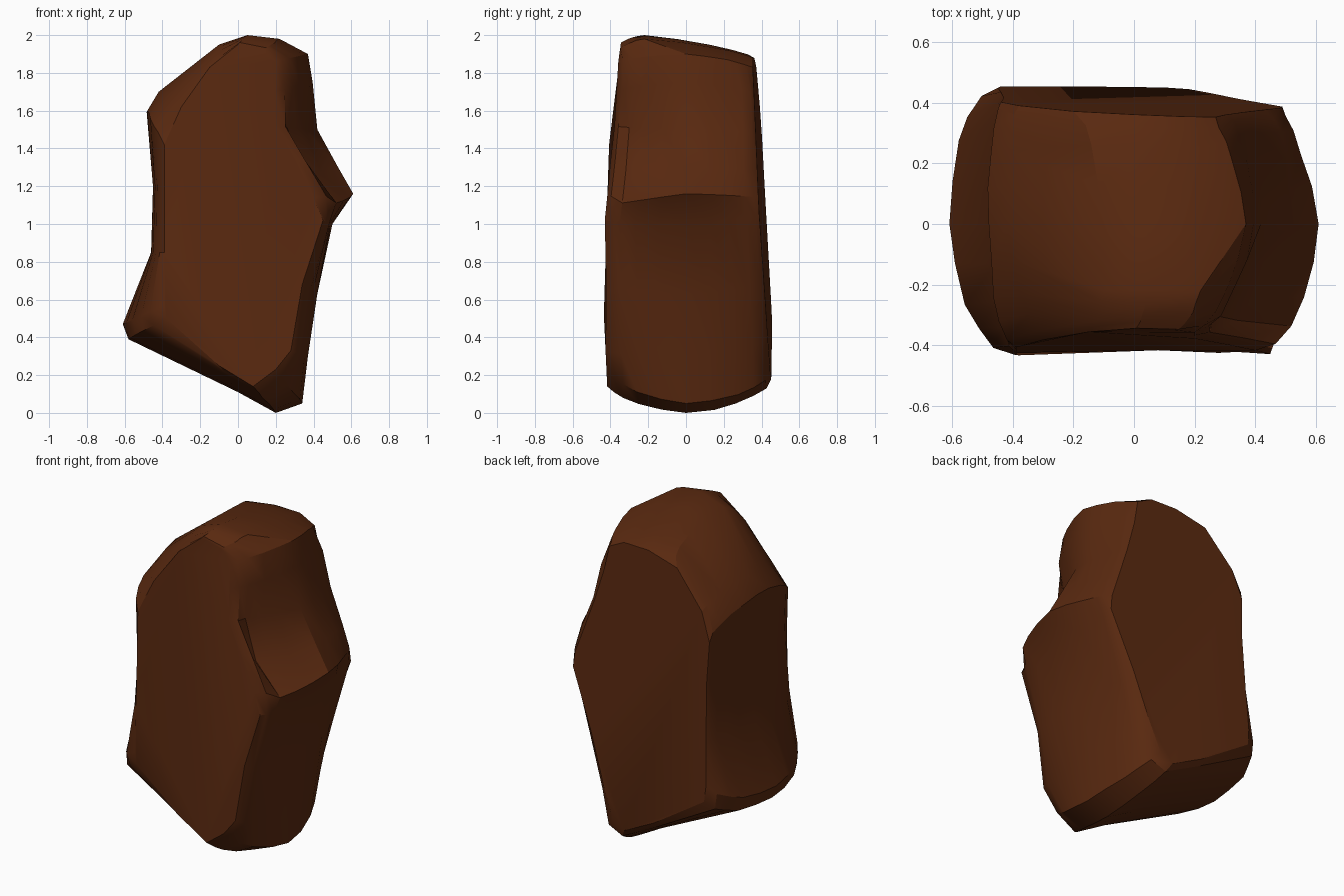
import bpy, bmesh, math, random

if "Cube" in bpy.data.objects:
    bpy.data.objects.remove(bpy.data.objects["Cube"])
random.seed(4)

# Matching (x, z) outlines: front facet, widest middle, back facet
FRONT = [(0, 1.95), (.13, 1.92), (.2, 1.86), (.2, 1.7), (.2, 1.52), (.31, 1.34), (.4, 1.14),
         (.45, 1.02), (.34, .68), (.28, .33), (.2, .23), (.08, .14), (-.1, .25), (-.38, .5),
         (-.39, .57), (-.39, .85), (-.39, 1.2), (-.39, 1.42), (-.3, 1.62), (-.15, 1.83)]
MIDDLE = [(.05, 2), (.22, 1.98), (.37, 1.9), (.395, 1.75), (.42, 1.5), (.53, 1.3), (.61, 1.16),
          (.5, 1), (.42, .63), (.37, .3), (.34, .05), (.2, 0), (0, .11), (-.58, .39),
          (-.61, .47), (-.46, .85), (-.45, 1.2), (-.48, 1.6), (-.42, 1.7), (-.1, 1.95)]
BACK = [(0, 1.88), (.17, 1.88), (.27, 1.83), (.3, 1.68), (.36, 1.48), (.43, 1.28), (.48, 1.14),
        (.49, 1.05), (.35, .7), (.25, .4), (.18, .22), (.1, .18), (-.1, .28), (-.44, .5),
        (-.45, .6), (-.44, .85), (-.43, 1.2), (-.44, 1.45), (-.38, 1.62), (-.2, 1.83)]


def front_y(x, z):
    return -.42 + .03 * z + .03 * max(z - 1.4, 0) - .2 * x * x


def back_y(x, z):
    return .465 - .055 * z - .04 * x


def middle_y(z):
    return -.22 if z > 1.92 else 0


def roundness(i, front):
    """Low values give a straight chamfer, 2 gives a round bulge."""
    if front:
        return 1.5 if i <= 5 or i >= 18 or 10 <= i <= 12 else 1.9
    return 1.7 if 3 <= i <= 5 else 1.3 if i <= 7 else 1.7 if i <= 12 else 2


bm = bmesh.new()
steps = [1, .93, .8, .6, .32]


def ring(cap, plane, s):
    front = cap is FRONT
    verts = []
    for i, ((cx, cz), (mx, mz)) in enumerate(zip(cap, MIDDLE)):
        p = roundness(i, front)
        w = (1 - s ** p) ** (1 / p)
        x, z = cx + (mx - cx) * w, cz + (mz - cz) * w
        y = middle_y(mz) + (plane(cx, cz) - middle_y(mz)) * s
        if 0 < s < 1:                      # slight chipped irregularity
            x += random.uniform(-.006, .006)
            y += random.uniform(-.01, .01)
        if front and 0 < s < .9:           # scoop above the side ledge
            x -= {4: .03, 5: .06}.get(i, 0)
            z -= {5: .04, 6: .05 * s}.get(i, 0)
        verts.append(bm.verts.new((x, y, z)))
    return verts


# Rings bulging from each flat facet towards the middle outline
rings = [ring(FRONT, front_y, s) for s in steps]
rings.append(ring(MIDDLE, front_y, 0))
rings += [ring(BACK, back_y, s) for s in reversed(steps)]
for a, b in zip(rings, rings[1:]):
    for i in range(len(a)):
        j = (i + 1) % len(a)
        bm.faces.new((a[i], a[j], b[j], b[i]))
bm.faces.new(rings[0])
bm.faces.new(rings[-1])
bmesh.ops.recalc_face_normals(bm, faces=bm.faces)

# Rock object
mesh = bpy.data.meshes.new("rock")
bm.to_mesh(mesh)
bm.free()
rock = bpy.data.objects.new("rock", mesh)
bpy.context.collection.objects.link(rock)
stone = bpy.data.materials.new("brown_stone")
stone.diffuse_color = (.1, .022, .005, 1)
stone.use_nodes = True
stone.node_tree.nodes["Principled BSDF"].inputs["Base Color"].default_value = stone.diffuse_color
mesh.materials.append(stone)
bpy.context.view_layer.objects.active = rock
rock.select_set(True)
bpy.ops.object.shade_smooth_by_angle(angle=math.radians(28))
